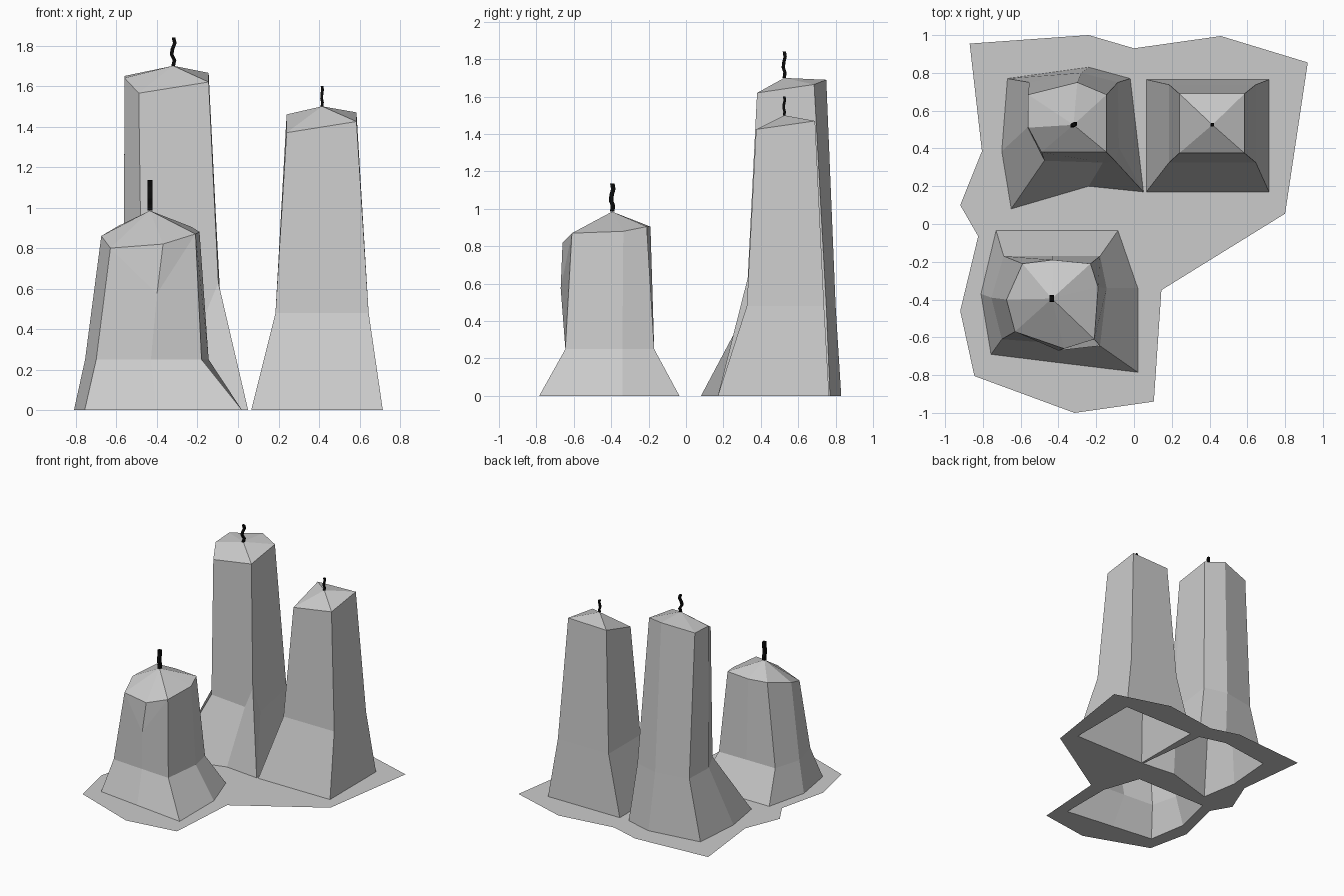
import bpy
import bmesh
from mathutils import Vector

cube = bpy.data.objects.get("Cube")
if cube:
    bpy.data.objects.remove(cube, do_unlink=True)


def make_material(name, rgb):
    mat = bpy.data.materials.new(name)
    mat.use_nodes = True
    mat.diffuse_color = (*rgb, 1)
    shader = mat.node_tree.nodes["Principled BSDF"]
    shader.inputs["Base Color"].default_value = (*rgb, 1)
    shader.inputs["Roughness"].default_value = 0.8
    return mat


wax = make_material("grey wax", (0.6, 0.6, 0.6))
black = make_material("black wick", (0.003, 0.003, 0.003))


def finish(bm, name, mat):
    mesh = bpy.data.meshes.new(name)
    bm.to_mesh(mesh)
    bm.free()
    mesh.materials.append(mat)
    obj = bpy.data.objects.new(name, mesh)
    bpy.context.collection.objects.link(obj)
    return obj


def ring(outline, height):
    """Lift a flat outline to one height."""
    return [(x, y, height) for x, y in outline]


def loft(name, rings, apex, mat):
    """Skin stacked rings into a flat-faced shell closed by an apex.
    Points that coincide are shared, so columns may merge."""
    bm = bmesh.new()
    shared = {}

    def vert(co):
        if co not in shared:
            shared[co] = bm.verts.new(co)
        return shared[co]

    def face(points):
        verts = list(dict.fromkeys(vert(p) for p in points))
        if len(verts) > 2 and not bm.faces.get(verts):
            bm.faces.new(verts)

    count = len(rings[0])
    for low, high in zip(rings, rings[1:]):
        for i in range(count):
            j = (i + 1) % count
            face((low[j], high[j], high[i], low[i]))
    for i in range(count):
        face((rings[-1][i], rings[-1][(i + 1) % count], apex))
    return finish(bm, name, mat)


def wick(name, base, height, radius, sway_x, sway_y):
    """Square, slightly crooked string standing on the candle tip."""
    bends = (0, 0.4, -0.5, -0.2, 0.5, 0.1)
    corners = ((-1, -1), (1, -1), (1, 1), (-1, 1))
    rings = []
    for step, bend in enumerate(bends):
        centre = Vector(base) + Vector((bend * sway_x, bend * sway_y,
                                        height * step / (len(bends) - 1)))
        rings.append([(centre.x + a * radius, centre.y + b * radius, centre.z)
                      for a, b in corners])
    top = centre + Vector((0, 0, 0.001))
    loft(name, rings, tuple(top), black)


# Tall candle: columns run anticlockwise from the back left corner;
# the front right corner splits into three columns for the wax drip
tall_foot = [(-.67, .77), (-.7, .385), (-.65, .08), (-.24, .2),
             (.05, .17), (.05, .17), (-.02, .77), (-.24, .83)]
tall_waist = [(-.555, .75, .48), (-.565, .51, .48), (-.475, .335, .48),
              (-.165, .325, .465), (-.097, .33, .63), (-.08, .405, .42),
              (-.085, .75, .48), (-.28, .8, .48)]
tall_corner = (-.145, .38, 1.62)
tall_rim = [(-.56, .685, 1.65), (-.56, .51, 1.64), (-.49, .38, 1.565),
            tall_corner, tall_corner, tall_corner,
            (-.145, .685, 1.665), (-.3, .75, 1.69)]
tall_tip = (-.32, .525, 1.7)
loft("tall_candle", [ring(tall_foot, 0), tall_waist, tall_rim], tall_tip, wax)
wick("tall_wick", tall_tip, .14, .009, .016, .01)

# Medium candle: plain tapered square
medium_foot = [(.065, .765), (.065, .17), (.715, .17), (.715, .765)]
medium_waist = [(.185, .738), (.185, .325), (.645, .325), (.645, .738)]
medium_rim = [(.24, .69, 1.46), (.24, .375, 1.37),
              (.585, .375, 1.425), (.585, .69, 1.47)]
medium_tip = (.415, .525, 1.5)
loft("medium_candle",
     [ring(medium_foot, 0), ring(medium_waist, .48), medium_rim],
     medium_tip, wax)
wick("medium_wick", medium_tip, .1, .007, .004, .006)

# Short candle: eight columns, with a drip hanging from the front of the rim
short_foot = [(-.73, -.035), (-.81, -.37), (-.757, -.69), (-.4, -.734),
              (.02, -.785), (.02, -.34), (-.085, -.035), (-.42, -.035)]
short_waist = [(-.69, -.17), (-.755, -.39), (-.7, -.61), (-.43, -.63),
               (-.18, -.645), (-.145, -.34), (-.18, -.17), (-.43, -.17)]
short_rim = [(-.59, -.21, .91), (-.675, -.4, .86), (-.63, -.57, .8),
             (-.37, -.66, .82), (-.21, -.61, .87), (-.19, -.335, .88),
             (-.23, -.21, .905), (-.43, -.19, .905)]
short_lip = list(short_rim)
short_lip[3] = (-.4, -.67, .575)
short_tip = (-.435, -.395, .985)
loft("short_candle",
     [ring(short_foot, 0), ring(short_waist, .25), short_lip, short_rim],
     short_tip, wax)
wick("short_wick", short_tip, .15, .012, 0, .012)

# Wax pool: thin flat sheet, open under each candle
pool_outline = [(-.87, .955), (-.24, 1), (0, .93), (.46, .995), (.92, .855),
                (.8, .055), (.145, -.35), (.105, -.94), (-.315, -1),
                (-.845, -.805), (-.92, -.46), (-.825, -.065),
                (-.92, .1), (-.805, .385)]
bm = bmesh.new()
for outline in (pool_outline, tall_foot, medium_foot, short_foot):
    corners = [bm.verts.new((x, y, 0)) for x, y in dict.fromkeys(outline)]
    for i, corner in enumerate(corners):
        bm.edges.new((corners[i - 1], corner))
bmesh.ops.triangle_fill(bm, edges=bm.edges[:], use_beauty=True,
                        normal=(0, 0, 1))
for f in bm.faces:
    f.normal_update()
    if f.normal.z < 0:
        f.normal_flip()
finish(bm, "wax_pool", wax)
